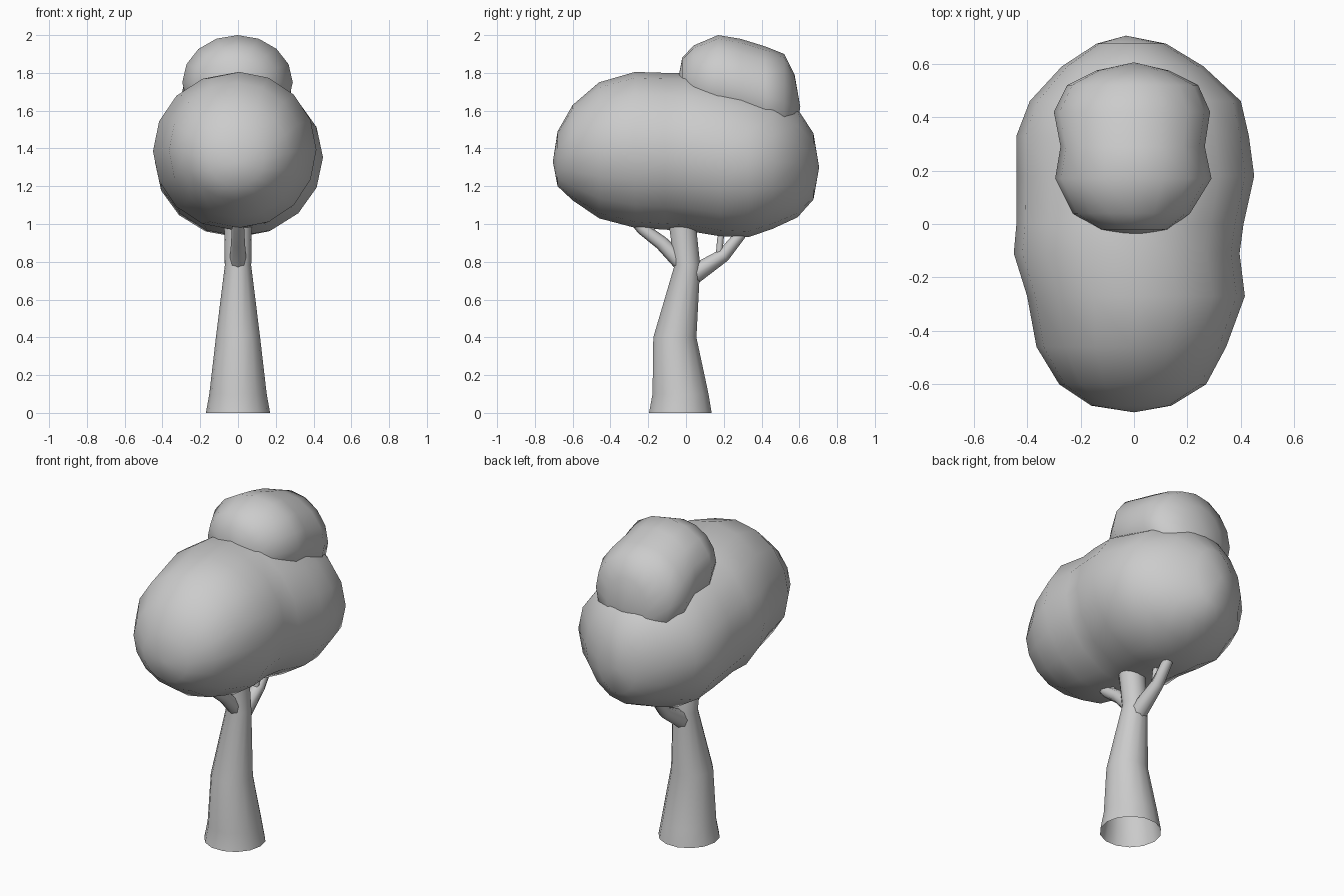
import bpy, bmesh, math
from mathutils import Vector

if "Cube" in bpy.data.objects:
    bpy.data.objects.remove(bpy.data.objects["Cube"])


def loft(name, rings, tips=(None, None), angle=60):
    """Bridge equal rings of points; tips close an end with a fan."""
    bm = bmesh.new()
    loops = [[bm.verts.new(p) for p in ring] for ring in rings]
    n = len(loops[0])
    for a, b in zip(loops, loops[1:]):
        for i in range(n):
            j = (i + 1) % n
            bm.faces.new((a[i], a[j], b[j], b[i]))
    for tip, ring in zip(tips, (loops[0], loops[-1])):
        if tip:
            t = bm.verts.new(tip)
            for i in range(n):
                bm.faces.new((t, ring[i], ring[(i + 1) % n]))
    bmesh.ops.recalc_face_normals(bm, faces=bm.faces)
    mesh = bpy.data.meshes.new(name)
    bm.to_mesh(mesh)
    bm.free()
    obj = bpy.data.objects.new(name, mesh)
    bpy.context.collection.objects.link(obj)
    bpy.ops.object.select_all(action='DESELECT')
    obj.select_set(True)
    bpy.context.view_layer.objects.active = obj
    bpy.ops.object.shade_smooth_by_angle(angle=math.radians(angle))
    return obj


def ring(center, u, v, n):
    return [Vector(center) + u * math.cos(2 * math.pi * i / n)
            + v * math.sin(2 * math.pi * i / n) for i in range(n)]


def foliage(name, stations, tips, n=16):
    """Blob lofted along y; station = (y, left, right, bottom, top)."""
    rings = [ring(((l + r) / 2, y, (b + t) / 2),
                  Vector(((r - l) / 2, 0, 0)), Vector((0, 0, (t - b) / 2)), n)
             for y, l, r, b, t in stations]
    return loft(name, rings, tips)


def branch(name, path, n=8):
    """Tube in the yz plane; path = (y, z, radius)."""
    pts = [Vector((0, y, z)) for y, z, r in path]
    rings = []
    for i, p in enumerate(pts):
        d = (pts[min(i + 1, len(pts) - 1)] - pts[max(i - 1, 0)]).normalized()
        side = Vector((1, 0, 0))
        r = path[i][2]
        rings.append(ring(p, side * r, d.cross(side) * r, n))
    return loft(name, rings)


# Trunk: bent, tapering, open at the bottom (y centre, z, radius)
X, Y = Vector((1, 0, 0)), Vector((0, 1, 0))
trunk = [(-0.03, 0, 0.17), (-0.029, 0.1, 0.152), (-0.059, 0.4, 0.117),
         (0.007, 0.78, 0.07), (-0.017, 0.98, 0.073), (-0.02, 1.12, 0.06)]
loft("trunk", [ring((0, y, z), X * r, Y * r, 14) for y, z, r in trunk])

# Branches and twigs
branch("front_branch", [(-0.02, 0.79, 0.045), (-0.13, 0.9, 0.037),
                        (-0.23, 0.975, 0.033), (-0.34, 1.1, 0.025)])
branch("back_branch", [(0.03, 0.725, 0.052), (0.2, 0.835, 0.036),
                       (0.285, 0.94, 0.03), (0.36, 1.07, 0.025)])
branch("back_twig", [(0.175, 0.83, 0.018), (0.182, 0.92, 0.017), (0.21, 1.03, 0.014)])
branch("front_twig", [(-0.16, 0.92, 0.015), (-0.18, 0.96, 0.014), (-0.18, 1.03, 0.012)])

# Large crown
foliage("crown", [
    (-0.68, -0.16, 0.14, 1.20, 1.49), (-0.60, -0.28, 0.27, 1.125, 1.63),
    (-0.46, -0.365, 0.345, 1.03, 1.75), (-0.27, -0.40, 0.415, 0.98, 1.805),
    (-0.11, -0.45, 0.395, 0.97, 1.80), (0.0, -0.44, 0.41, 0.965, 1.80),
    (0.18, -0.44, 0.45, 0.935, 1.77), (0.33, -0.44, 0.43, 0.93, 1.73),
    (0.46, -0.39, 0.40, 0.975, 1.69), (0.59, -0.27, 0.26, 1.035, 1.61),
    (0.675, -0.14, 0.12, 1.13, 1.48)],
    ((0, -0.705, 1.33), (-0.03, 0.705, 1.3)))

# Small upper crown sunk into the large one
foliage("upper_crown", [
    (-0.02, -0.13, 0.13, 1.60, 1.88), (0.04, -0.23, 0.21, 1.55, 1.945),
    (0.17, -0.295, 0.29, 1.50, 2.0), (0.29, -0.275, 0.265, 1.46, 1.98),
    (0.42, -0.30, 0.285, 1.42, 1.94), (0.52, -0.25, 0.24, 1.40, 1.90),
    (0.575, -0.14, 0.13, 1.45, 1.79)],
    ((0, -0.045, 1.75), (0, 0.605, 1.62)))
